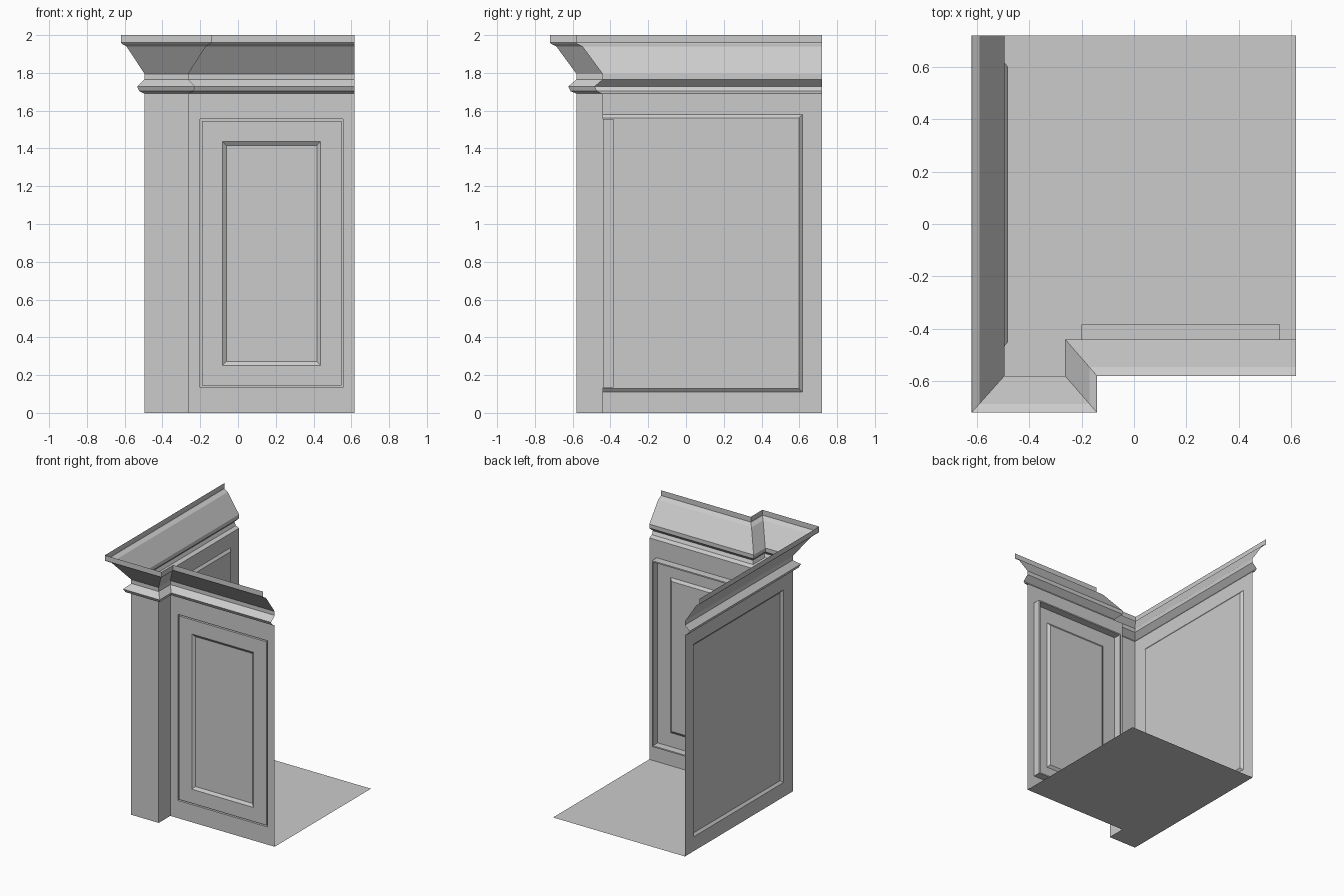
import bpy, bmesh

if "Cube" in bpy.data.objects:
    bpy.data.objects.remove(bpy.data.objects["Cube"])

# Plan outline of the cabinet walls: back left, pilaster, front right
PATH = [(-0.495, 0.72), (-0.495, -0.58), (-0.263, -0.58), (-0.263, -0.44), (0.618, -0.44)]
WALL_TOP = 1.69


def make_object(name, quads):
    """Build a mesh object from a list of polygons, welding shared points."""
    bm = bmesh.new()
    for pts in quads:
        bm.faces.new([bm.verts.new(p) for p in pts])
    bmesh.ops.remove_doubles(bm, verts=bm.verts, dist=1e-5)
    mesh = bpy.data.meshes.new(name)
    bm.to_mesh(mesh)
    bm.free()
    obj = bpy.data.objects.new(name, mesh)
    bpy.context.collection.objects.link(obj)
    return obj


def bridge(a, b):
    n = len(a)
    return [(a[i], a[(i + 1) % n], b[(i + 1) % n], b[i]) for i in range(n)]


def panel_wall(name, place, rects):
    """Nested rectangles (u0, u1, v0, v1, depth), bridged and filled inside."""
    rings = [[place(u, v, d) for u, v in ((u0, v0), (u1, v0), (u1, v1), (u0, v1))]
             for u0, u1, v0, v1, d in rects]
    quads = [rings[-1]]
    for a, b in zip(rings, rings[1:]):
        quads += bridge(a, b)
    return make_object(name, quads)


def grow(rect, amount, depth):
    u0, u1, v0, v1 = rect
    return (u0 - amount, u1 + amount, v0 - amount, v1 + amount, depth)


# Left side wall with one shallow bevelled recess
side = (-0.617, 0.467, 0.11, 1.58)
panel_wall("side_panel", lambda u, v, d: (-0.495 + d, -u, v),
           [(-0.72, 0.58, 0, WALL_TOP, 0), grow(side, 0, 0), grow(side, -0.018, 0.015)])

# Front wall: deep narrow gap around a flush door that has a bevelled recess
door = (-0.20, 0.557, 0.135, 1.555)
inner = (-0.082, 0.438, 0.252, 1.436)
panel_wall("front_door_panel", lambda u, v, d: (u, -0.44 + d, v),
           [(PATH[3][0], PATH[4][0], 0, WALL_TOP, 0),
            grow(door, 0, 0), grow(door, 0, 0.057),
            grow(door, -0.01, 0.057), grow(door, -0.01, 0),
            grow(inner, 0, 0), grow(inner, -0.02, 0.015)])

# Corner pilaster: front face and its return
make_object("corner_pilaster", [
    [(*a, 0), (*b, 0), (*b, WALL_TOP), (*a, WALL_TOP)]
    for a, b in zip(PATH[1:3], PATH[2:4])])

# Base sheet, facing down
make_object("base", [[(x, y, 0) for x, y in reversed(PATH + [(0.618, 0.72)])]])

# Crown moulding: (projection fraction, height) swept along the outline
PROFILE = [(0, WALL_TOP), (0.22, 1.703), (0.31, 1.728), (0, 1.765),
           (0, 1.795), (0.76, 1.94), (0.97, 1.955), (1, 1.96), (1, 2.0)]
MITRE = [(-0.125, 0), (-0.125, -0.14), (0.122, -0.14), (0.122, -0.14), (0, -0.14)]
rows = [[(x + mx * f, y + my * f, z) for (x, y), (mx, my) in zip(PATH, MITRE)]
        for f, z in PROFILE]
make_object("crown_moulding", [
    (lo[i], lo[i + 1], hi[i + 1], hi[i])
    for lo, hi in zip(rows, rows[1:]) for i in range(len(PATH) - 1)])
